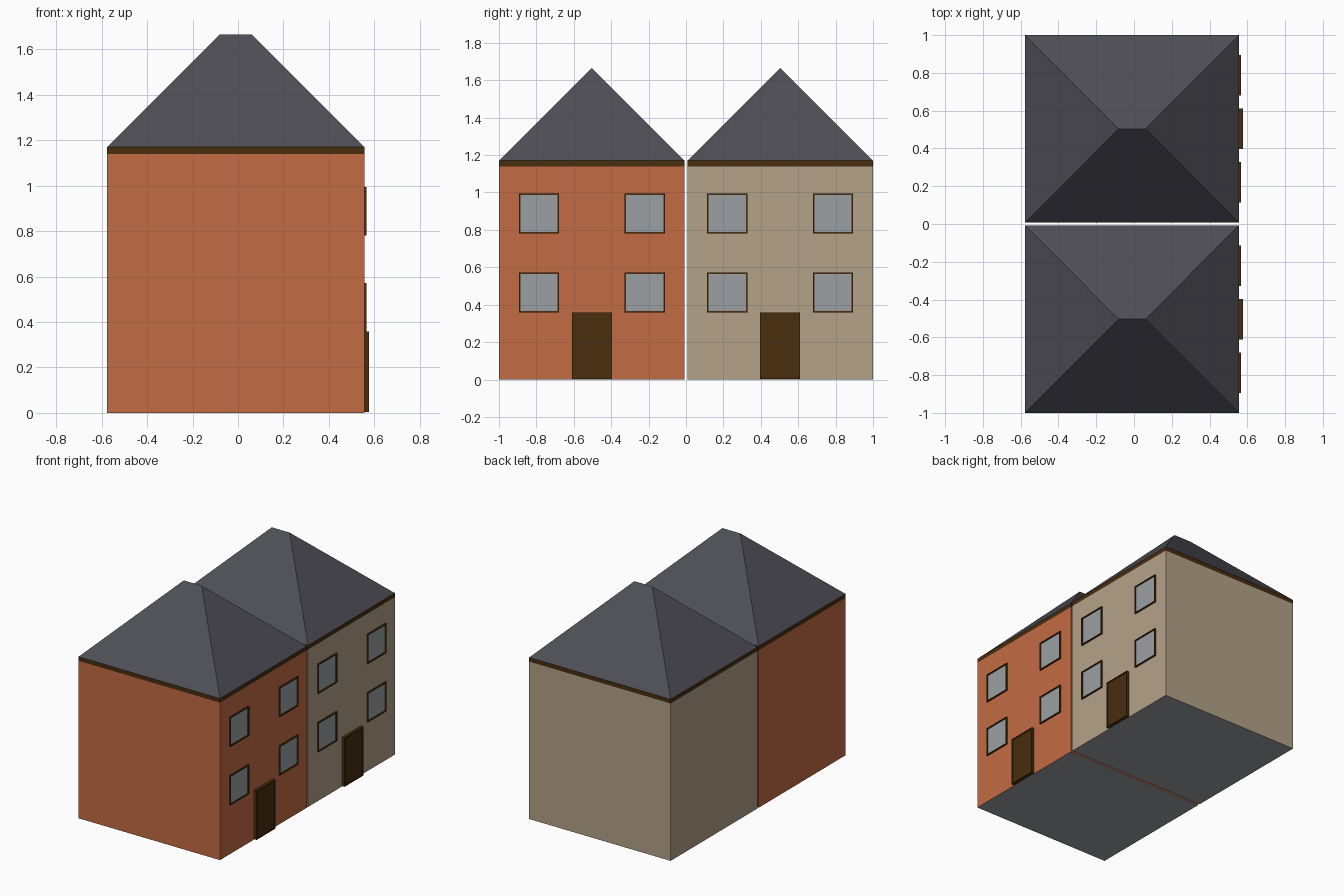
import bpy, bmesh

if "Cube" in bpy.data.objects:
    bpy.data.objects.remove(bpy.data.objects["Cube"])


def material(name, r, g, b):
    def lin(c):
        c /= 255
        return c / 12.92 if c <= 0.04045 else ((c + 0.055) / 1.055) ** 2.4
    m = bpy.data.materials.new(name)
    m.diffuse_color = (lin(r), lin(g), lin(b), 1)
    m.use_nodes = True
    m.node_tree.nodes["Principled BSDF"].inputs["Base Color"].default_value = m.diffuse_color
    return m


BRICK = material("orange brick", 196, 108, 67)
BEIGE = material("beige render", 180, 162, 137)
ROOF = material("slate roof", 78, 78, 86)
WOOD = material("dark brown wood", 72, 46, 15)
GLASS = material("grey glass", 155, 160, 163)

X0, X1 = -0.577, 0.556          # back and facade planes
HALF, CY = 0.4965, 0.5035       # half width and centre of each house
EAVE, WALL_TOP, RIDGE = 1.17, 1.14, 1.665


def finish(bm, name, *mats):
    bmesh.ops.recalc_face_normals(bm, faces=bm.faces)
    me = bpy.data.meshes.new(name)
    bm.to_mesh(me)
    bm.free()
    for m in mats:
        me.materials.append(m)
    ob = bpy.data.objects.new(name, me)
    bpy.context.collection.objects.link(ob)
    return ob


def box_bm(x0, x1, y0, y1, z0, z1):
    bm = bmesh.new()
    bmesh.ops.create_cube(bm, size=1)
    for v in bm.verts:
        v.co = (x1 if v.co.x > 0 else x0,
                y1 if v.co.y > 0 else y0,
                z1 if v.co.z > 0 else z0)
    bm.normal_update()
    return bm


def framed_panel(name, yc, z0, z1, w, proud, border, recess, panel_mat):
    """Raised frame on the facade with a recessed panel."""
    bm = box_bm(X1 - 0.005, X1 + proud, yc - w / 2, yc + w / 2, z0, z1)
    front = [f for f in bm.faces if f.normal.x > 0.9]
    bmesh.ops.inset_region(bm, faces=front, thickness=border)
    # push the panel back with straight reveals
    ext = bmesh.ops.extrude_discrete_faces(bm, faces=front)["faces"]
    for f in ext:
        for v in f.verts:
            v.co.x -= recess
        f.material_index = 1
    mats = (WOOD, panel_mat)
    finish(bm, name, *mats)


for side, label, wall_mat in ((-1, "brick", BRICK), (1, "beige", BEIGE)):
    yc = side * CY
    y0, y1 = yc - HALF, yc + HALF

    # walls, with a grey underside
    bm = box_bm(X0, X1, y0, y1, 0, WALL_TOP)
    for f in bm.faces:
        f.material_index = 1 if f.normal.z < -0.9 else 0
    finish(bm, label + "_house_walls", wall_mat, GLASS)

    # eaves board
    finish(box_bm(X0, X1, y0, y1, WALL_TOP, EAVE), label + "_house_eaves", WOOD)

    # hipped roof with a short ridge
    bm = box_bm(X0, X1, y0, y1, EAVE, RIDGE)
    xm = (X0 + X1) / 2
    for v in bm.verts:
        if v.co.z > EAVE + 0.1:
            v.co.x = xm + (0.0715 if v.co.x > xm else -0.0715)
            v.co.y = yc
    bmesh.ops.remove_doubles(bm, verts=bm.verts, dist=1e-4)
    finish(bm, label + "_house_roof", ROOF)

    # four windows and a door
    for dy in (-0.283, 0.283):
        for floor, z in (("lower", 0.358), ("upper", 0.781)):
            framed_panel(f"{label}_{floor}_window", yc + dy, z, z + 0.214,
                         0.214, 0.010, 0.011, 0.008, GLASS)
    framed_panel(label + "_door", yc, 0.003, 0.358, 0.214, 0.021, 0.011, 0.006, WOOD)
